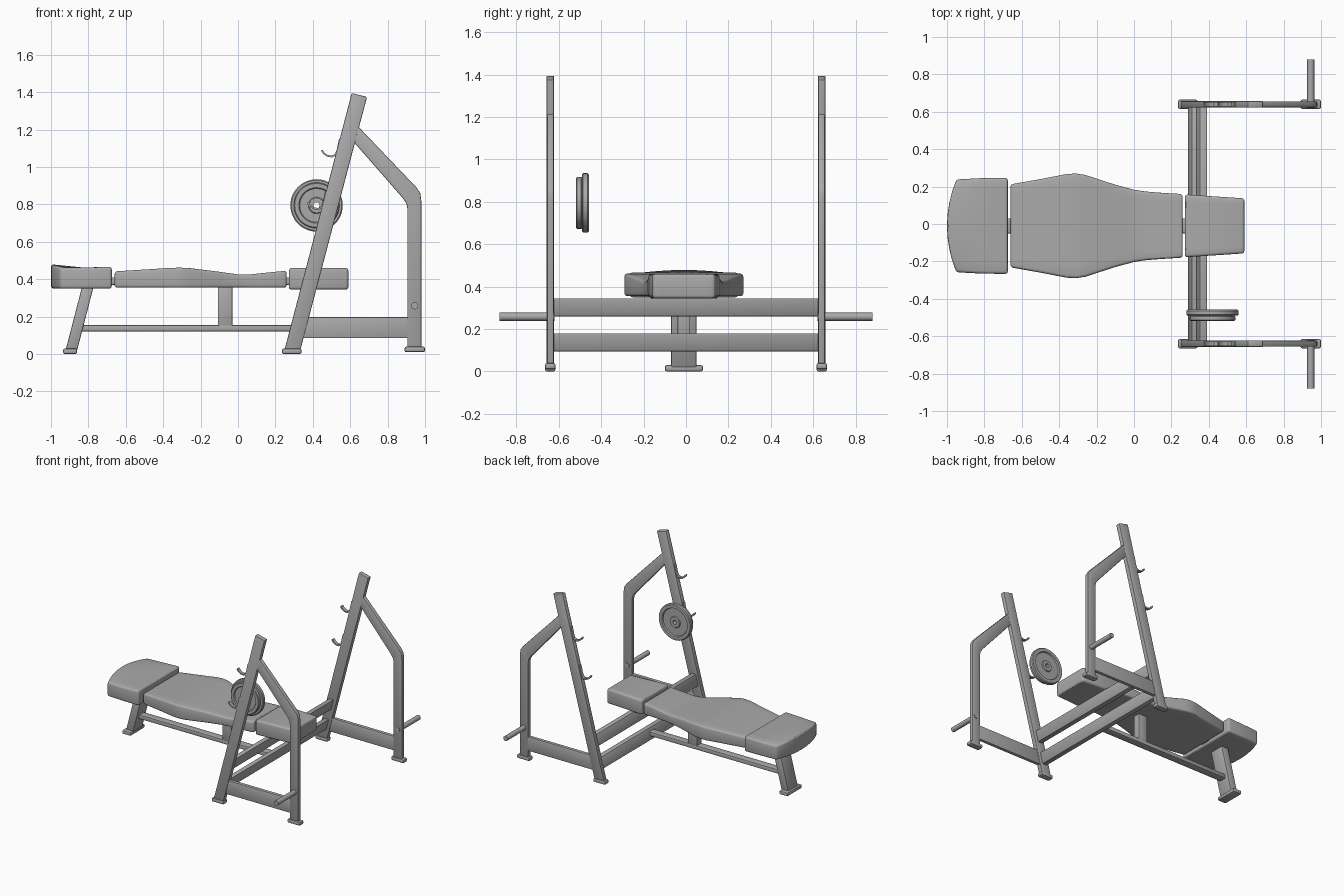
import bpy, bmesh, math
from mathutils import Vector

if "Cube" in bpy.data.objects:
    bpy.data.objects.remove(bpy.data.objects["Cube"])

GREY = (0.4, 0.4, 0.4, 1)
mat = bpy.data.materials.new("plain grey")
mat.use_nodes = True
mat.diffuse_color = GREY
mat.node_tree.nodes["Principled BSDF"].inputs["Base Color"].default_value = GREY

MID = -0.01        # centre line of the bench
FRAME_Y = 0.64     # side frame offset
LEAN = 0.266       # slope of the uprights


def finish(name, bm, bevel=0.0, segments=2):
    """Round the sharp edges, shade and link the part."""
    bmesh.ops.remove_doubles(bm, verts=bm.verts, dist=1e-5)
    bmesh.ops.recalc_face_normals(bm, faces=bm.faces)
    if bevel:
        sharp = [e for e in bm.edges if e.is_manifold and e.calc_face_angle() > math.radians(32)]
        bmesh.ops.bevel(bm, geom=sharp, offset=bevel, segments=segments, profile=0.5,
                        affect='EDGES', clamp_overlap=True)
    mesh = bpy.data.meshes.new(name)
    bm.to_mesh(mesh)
    bm.free()
    mesh.materials.append(mat)
    obj = bpy.data.objects.new(name, mesh)
    bpy.context.collection.objects.link(obj)
    bpy.ops.object.select_all(action='DESELECT')
    obj.select_set(True)
    bpy.context.view_layer.objects.active = obj
    bpy.ops.object.shade_smooth_by_angle(angle=math.radians(30))
    return obj


def prism(name, outline, y, width, bevel=0.006):
    """Extrude an x-z outline across y."""
    bm = bmesh.new()
    face = bm.faces.new([bm.verts.new((x, y - width / 2, z)) for x, z in outline])
    new = bmesh.ops.extrude_face_region(bm, geom=[face])["geom"]
    bmesh.ops.translate(bm, verts=[v for v in new if isinstance(v, bmesh.types.BMVert)],
                        vec=(0, width, 0))
    return finish(name, bm, bevel)


def box(name, x0, x1, z0, z1, y, width, bevel=0.006):
    return prism(name, [(x0, z0), (x1, z0), (x1, z1), (x0, z1)], y, width, bevel)


def ribbon(points, thickness):
    """Outline of a strip that follows a path."""
    pts = [Vector(p) for p in points]
    left, right = [], []
    for i, p in enumerate(pts):
        d = (pts[min(i + 1, len(pts) - 1)] - pts[max(i - 1, 0)]).normalized()
        n = Vector((-d.y, d.x)) * thickness / 2
        left.append(p + n)
        right.append(p - n)
    return left + right[::-1]


def lathe(name, profile, x, z, steps=48, bevel=0.0):
    """Turn an (radius, y) profile round a y axis."""
    bm = bmesh.new()
    vs = [bm.verts.new((x + r, y, z)) for r, y in profile]
    edges = [bm.edges.new((a, b)) for a, b in zip(vs, vs[1:])]
    bmesh.ops.spin(bm, geom=vs + edges, cent=(x, 0, z), axis=(0, 1, 0),
                   angle=math.tau, steps=steps)
    return finish(name, bm, bevel)


def pad(name, stations, bottom, bow=0.0, crown=0.0, cols=9):
    """Loft a cushion along x from (x, half width, top); the first end may bow out."""
    bm = bmesh.new()
    rings = []
    for i, (x, half, top) in enumerate(stations):
        t = [2 * k / (cols - 1) - 1 for k in range(cols)]
        first = i == 0
        dx = [-bow * (1 - u * u) if first else 0 for u in t]
        dz = [crown * (1 - u * u) if first else 0 for u in t]
        low = [bm.verts.new((x + a, MID + u * half, bottom)) for u, a in zip(t, dx)]
        up = [bm.verts.new((x + a, MID + u * half, top + c)) for u, a, c in zip(t, dx, dz)]
        rings.append((low, up))
    for (l0, u0), (l1, u1) in zip(rings, rings[1:]):
        for k in range(cols - 1):
            bm.faces.new((l0[k], l0[k + 1], l1[k + 1], l1[k]))
            bm.faces.new((u0[k], u0[k + 1], u1[k + 1], u1[k]))
        for k in (0, -1):
            bm.faces.new((l0[k], l1[k], u1[k], u0[k]))
    for low, up in (rings[0], rings[-1]):
        for k in range(cols - 1):
            bm.faces.new((low[k], low[k + 1], up[k + 1], up[k]))
    return finish(name, bm, 0.014, 3)


# Cushions
pad("head_pad", [(-0.95, 0.248, 0.46), (-0.82, 0.255, 0.462), (-0.675, 0.257, 0.467)],
    0.35, bow=0.05, crown=0.02)
pad("back_pad", [(-0.66, 0.222, 0.442), (-0.5, 0.25, 0.452), (-0.36, 0.277, 0.461),
                 (-0.31, 0.28, 0.462), (-0.26, 0.272, 0.46), (-0.1, 0.22, 0.44),
                 (0.0, 0.193, 0.426), (0.06, 0.184, 0.425), (0.13, 0.178, 0.433),
                 (0.26, 0.17, 0.446)], 0.355)
pad("seat_pad", [(0.272, 0.168, 0.46), (0.59, 0.147, 0.46)], 0.345)

# Joints between the cushions
for name, x in (("front_pad_joint", -0.668), ("rear_pad_joint", 0.266)):
    box(name, x - 0.03, x + 0.03, 0.37, 0.41, MID, 0.08)

# Bench undercarriage
prism("bench_leg", [(-0.922, 0.02), (-0.86, 0.02), (-0.772, 0.36), (-0.834, 0.36)], MID, 0.12)
box("bench_foot", -0.935, -0.86, 0, 0.03, MID, 0.18, 0.01)
box("bench_spine", -0.85, 0.32, 0.122, 0.155, MID, 0.06)
box("bench_post", -0.108, -0.03, 0.15, 0.36, MID, 0.06)

# Cross beams, leaning with the uprights
for name, x, z0, z1 in (("upper_beam", 0.36, 0.26, 0.345), ("lower_beam", 0.318, 0.095, 0.18)):
    d = LEAN * (z1 - z0) / 2
    prism(name, [(x - 0.02 - d, z0), (x + 0.02 - d, z0), (x + 0.02 + d, z1), (x - 0.02 + d, z1)],
          0, 2 * FRAME_Y)

# Side frames, with hooks, feet and storage pegs
HOOK = [(0.448, 1.09), (0.458, 1.074), (0.478, 1.06), (0.503, 1.056),
        (0.522, 1.066), (0.532, 1.09), (0.545, 1.15)]
for side, s in (("left", 1), ("right", -1)):
    y = s * FRAME_Y
    prism(side + "_upright", [(0.248, 0.02), (0.333, 0.02), (0.69, 1.375), (0.608, 1.396)], y, 0.036)
    prism(side + "_rear_post", [(0.905, 0.02), (0.98, 0.02), (0.98, 0.82), (0.975, 0.86),
                                (0.955, 0.89), (0.63, 1.23), (0.6, 1.155), (0.88, 0.835),
                                (0.9, 0.805), (0.905, 0.78)], y, 0.032)
    box(side + "_bottom_rail", 0.3, 0.92, 0.085, 0.197, y, 0.028)
    box(side + "_upright_foot", 0.235, 0.34, 0, 0.03, y, 0.05, 0.01)
    box(side + "_rear_foot", 0.89, 1.0, 0.01, 0.04, y, 0.05, 0.01)
    lathe(side + "_storage_peg", [(0, s * 0.62), (0.019, s * 0.62), (0.019, s * 0.88), (0, s * 0.88)],
          0.945, 0.258, 24)
    for level, dx, dz in (("upper", 0, 0), ("lower", -0.075, -0.28)):
        path = [(px + dx, pz + dz) for px, pz in HOOK]
        prism(side + "_" + level + "_hook", ribbon(path, 0.01), y, 0.026, 0)

# Weight plates, each with a raised rim and hub
lathe("large_plate", [(0.016, -0.49), (0.016, -0.46), (0.04, -0.46), (0.044, -0.468),
                      (0.105, -0.468), (0.11, -0.458), (0.134, -0.458), (0.14, -0.464),
                      (0.14, -0.485), (0.134, -0.49), (0.016, -0.49)], 0.42, 0.795)
lathe("small_plate", [(0.016, -0.49), (0.118, -0.49), (0.122, -0.494), (0.122, -0.514),
                      (0.117, -0.518), (0.095, -0.518), (0.09, -0.51), (0.044, -0.51),
                      (0.04, -0.518), (0.016, -0.518), (0.016, -0.49)], 0.42, 0.795)
